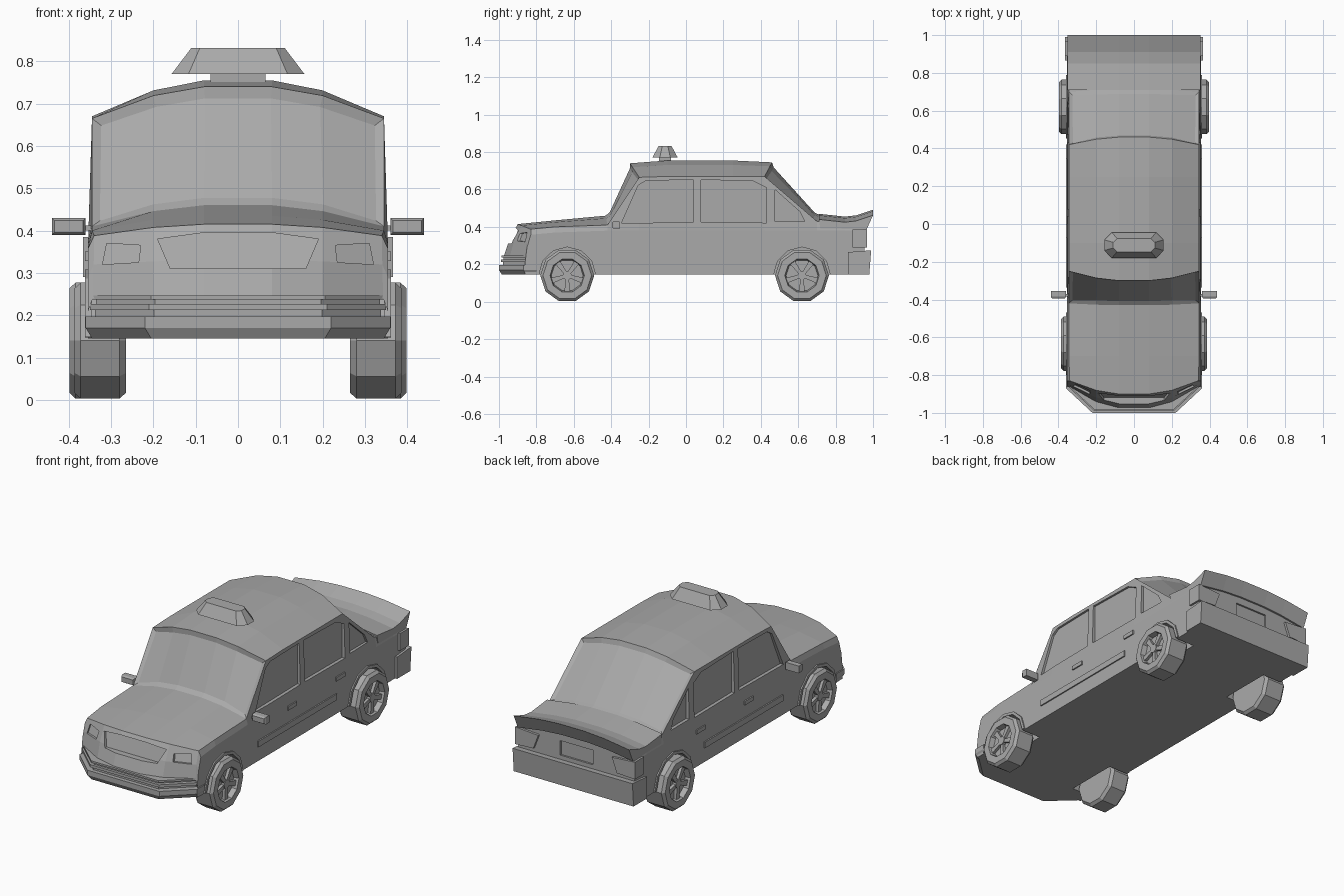
import bpy, bmesh, math

if "Cube" in bpy.data.objects:
    bpy.data.objects.remove(bpy.data.objects["Cube"])

paint = bpy.data.materials.new("plain_grey")
paint.diffuse_color = (0.4, 0.4, 0.4, 1)
paint.use_nodes = True
paint.node_tree.nodes["Principled BSDF"].inputs["Base Color"].default_value = paint.diffuse_color


def finish(name, bm):
    bmesh.ops.recalc_face_normals(bm, faces=bm.faces)
    mesh = bpy.data.meshes.new(name)
    bm.to_mesh(mesh)
    bm.free()
    mesh.materials.append(paint)
    ob = bpy.data.objects.new(name, mesh)
    bpy.context.collection.objects.link(ob)
    return ob


def loft_bm(rings, caps=True):
    """Skin a row of closed rings; returns the bmesh and a grid of side faces."""
    bm = bmesh.new()
    vs = [[bm.verts.new(p) for p in r] for r in rings]
    n = len(rings[0])
    grid = [[bm.faces.new((a[j], a[(j + 1) % n], b[(j + 1) % n], b[j])) for j in range(n)]
            for a, b in zip(vs, vs[1:])]
    if caps:
        bm.faces.new(vs[0])
        bm.faces.new(vs[-1])
    return bm, grid


def loft(name, rings):
    return finish(name, loft_bm(rings)[0])


def box(name, x0, x1, y0, y1, z0, z1):
    return loft(name, [[(x0, y0, z), (x1, y0, z), (x1, y1, z), (x0, y1, z)] for z in (z0, z1)])


def side_prism(name, pts, x0, x1):
    return loft(name, [[(x, y, z) for y, z in pts] for x in (x0, x1)])


def bend(x, w):
    """0 in the middle of the car, 1 at its side."""
    x = abs(x)
    if x <= 0.08:
        return 0.0
    return 0.28 * (x - 0.08) / 0.12 if x <= 0.2 else 0.28 + 0.72 * (x - 0.2) / (w - 0.2)


# Body stations: y centre, y side, half width, z centre, z shoulder
STATIONS = [
    (-0.975, -0.86, 0.343, 0.24, 0.24),
    (-0.945, -0.85, 0.341, 0.33, 0.32),
    (-0.900, -0.83, 0.340, 0.415, 0.388),
    (-0.70, -0.70, 0.345, 0.435, 0.40),
    (-0.43, -0.42, 0.345, 0.460, 0.41),
    (-0.30, -0.25, 0.345, 0.740, 0.665),
    (-0.10, -0.10, 0.345, 0.755, 0.67),
    (0.25, 0.25, 0.345, 0.755, 0.67),
    (0.46, 0.42, 0.345, 0.745, 0.67),
    (0.715, 0.70, 0.345, 0.465, 0.43),
    (0.85, 0.85, 0.345, 0.45, 0.42),
    (0.955, 0.955, 0.345, 0.44, 0.41),
]
FLOOR, SIDE = 0.145, 0.354


def surface(st, x):
    yc, ys, w, zc, zs = st
    t = bend(x, w)
    return (x, yc + (ys - yc) * t, zc + (zs - zc) * t)


def section(st):
    w, ys, belt = st[2], st[1], min(0.38, st[4] - 0.03)
    top = [surface(st, x) for x in (-w, -0.2, -0.08, 0.08, 0.2, w)]
    return top + [(SIDE, ys, belt), (SIDE, ys, FLOOR), (-SIDE, ys, FLOOR), (-SIDE, ys, belt)]


bm, grid = loft_bm([section(s) for s in STATIONS])
bmesh.ops.recalc_face_normals(bm, faces=bm.faces)
# Windscreen and rear window are inset panels
for row in (4, 8):
    bmesh.ops.inset_region(bm, faces=grid[row][:5], thickness=0.025, depth=-0.012)
body = finish("body", bm)


def cut(cutter):
    cutter.hide_render = True
    mod = body.modifiers.new("cut", 'BOOLEAN')
    mod.operation, mod.solver, mod.object = 'DIFFERENCE', 'EXACT', cutter
    bpy.context.view_layer.objects.active = body
    bpy.ops.object.modifier_apply(modifier=mod.name)
    bpy.data.objects.remove(cutter)


def nose_y(x, z):
    a, b, c = (surface(s, x) for s in STATIONS[:3])
    if z > b[2]:
        a, b = b, c
    return a[1] + (b[1] - a[1]) * (z - a[2]) / (b[2] - a[2])


def nose_recess(pts, depth):
    cut(loft("recess", [[(x, nose_y(x, z) + d, z) for x, z in pts] for d in (-0.05, depth)]))


# Grille, headlights and number plate recesses
nose_recess([(-0.19, 0.38), (-0.08, 0.395), (0.08, 0.395), (0.19, 0.38), (0.16, 0.31), (-0.16, 0.31)], 0.015)
for s in (1, -1):
    nose_recess([(s * x, z) for x, z in ((0.235, 0.325), (0.32, 0.32), (0.31, 0.37), (0.23, 0.365))], 0.012)
cut(box("plate_recess", -0.1, 0.1, 0.945, 1.0, 0.295, 0.375))

# Side windows
WINDOWS = [
    [(-0.345, 0.42), (0.04, 0.425), (0.04, 0.652), (-0.215, 0.647), (-0.255, 0.622)],
    [(0.08, 0.425), (0.43, 0.422), (0.43, 0.61), (0.36, 0.645), (0.08, 0.652)],
    [(0.475, 0.43), (0.635, 0.43), (0.61, 0.48), (0.475, 0.60)],
]
WHEELS = [(-0.635, 0.0), (0.62, 0.012)]  # y position, extra track


def arc(y, r, a0, a1, n):
    return [(y + r * math.cos(a0 + (a1 - a0) * i / n), 0.14 + r * math.sin(a0 + (a1 - a0) * i / n))
            for i in range(n + 1)]


for s in (1, -1):
    for pts in WINDOWS:
        cut(side_prism("window_cut", pts, s * 0.334, s * 0.45))
    for y, _ in WHEELS:
        cut(side_prism("wheel_well", arc(y, 0.152, 0, math.tau, 12)[:-1], s * 0.24, s * 0.45))


def wheel(y, s, extra):
    # Ten sided tyre with a dished rim, turned from a profile of (radius, x)
    prof = [(0.02, 0.265), (0.13, 0.265), (0.144, 0.28), (0.144, 0.372 + extra), (0.13, 0.386 + extra),
            (0.092, 0.386 + extra), (0.085, 0.358 + extra), (0.02, 0.358 + extra)]
    rings = []
    for r, x in prof:
        rings.append([(s * x, y + r * math.cos(math.tau * i / 10), 0.14 + r * math.sin(math.tau * i / 10))
                      for i in range(10)])
    loft("wheel", rings)
    # Hub and five spokes
    x0, x1 = s * (0.355 + extra), s * (0.377 + extra)
    side_prism("hub", arc(y, 0.024, 0, math.tau, 10)[:-1], x0, x1)
    for k in range(5):
        a = math.pi / 2 + math.pi / 5 + math.tau * k / 5
        c, d = math.cos(a), math.sin(a)
        pts = [(y + r * c - h * d, 0.14 + r * d + h * c)
               for r, h in ((0.015, -0.009), (0.086, -0.015), (0.086, 0.015), (0.015, 0.009))]
        side_prism("spoke", pts, x0, x1 - s * 0.003)


for s in (1, -1):
    for y, extra in WHEELS:
        wheel(y, s, extra)
        # Raised arch lip
        lip = arc(y, 0.168, 0.05, math.pi - 0.05, 6) + arc(y, 0.152, math.pi - 0.05, 0.05, 6)
        side_prism("arch_lip", lip, s * 0.345, s * 0.361)
    # Door handles and sill strip
    for y in (-0.075, 0.345):
        box("door_handle", s * 0.345, s * 0.361, y, y + 0.075, 0.328, 0.35)
    side_prism("side_strip", [(-0.335, 0.225), (0.35, 0.225), (0.35, 0.258), (-0.335, 0.258)], s * 0.345, s * 0.361)
    # Door mirror
    box("mirror_stem", s * 0.34, s * 0.365, -0.385, -0.37, 0.40, 0.412)
    loft("mirror", [[(s * x, y, z) for x, z in ((0.36 + e, 0.39 + e), (0.44 - e, 0.39 + e),
                                                (0.44 - e, 0.43 - e), (0.36 + e, 0.43 - e))]
                    for y, e in ((-0.395, 0.006), (-0.385, 0.0), (-0.355, 0.0))])
    # Tail lamp wrapping the rear corner
    loft("tail_lamp", [[(s * x, y, z) for x, z in ((0.255, 0.295), (0.366, 0.29), (0.366, 0.385), (0.225, 0.375))]
                       for y in (0.89, 0.968)])

# Front bumper with stepped lips: (height, shrink)
PLAN = [(-0.36, -0.80), (-0.36, -0.87), (-0.22, -1.0), (0.22, -1.0), (0.36, -0.87), (0.36, -0.80)]
STEPS = [(0.145, 0.015), (0.17, 0), (0.197, 0), (0.197, 0.022), (0.212, 0.022), (0.212, 0.01),
         (0.227, 0.01), (0.227, 0.024), (0.237, 0.024), (0.237, 0.014), (0.247, 0.014)]
loft("front_bumper", [[(x - math.copysign(e, x), y + e, z) for x, y in PLAN] for z, e in STEPS])

# Rear bumper
side_prism("rear_bumper", [(0.865, FLOOR), (0.98, FLOOR), (0.99, 0.275), (0.865, 0.265)], -0.366, 0.366)

# Boot lid spoiler, bowed across the width
TAIL = [(0.71, 0.47), (0.85, 0.455), (0.91, 0.462), (1.0, 0.492), (0.965, 0.415), (0.72, 0.41)]
loft("spoiler", [[(x, y, z - 0.03 * bend(x, 0.352)) for y, z in TAIL]
                 for x in (-0.352, -0.2, -0.08, 0.08, 0.2, 0.352)])

# Roof sign on its foot
box("sign_foot", -0.065, 0.065, -0.145, -0.08, 0.745, 0.772)


def octagon(hx, hy, c, z):
    return [(x, y - 0.112, z) for x, y in
            ((-hx, -hy + c), (-hx + c, -hy), (hx - c, -hy), (hx, -hy + c),
             (hx, hy - c), (hx - c, hy), (-hx + c, hy), (-hx, hy - c))]


loft("roof_sign", [octagon(0.157, 0.068, 0.04, 0.77), octagon(0.11, 0.035, 0.02, 0.832)])
